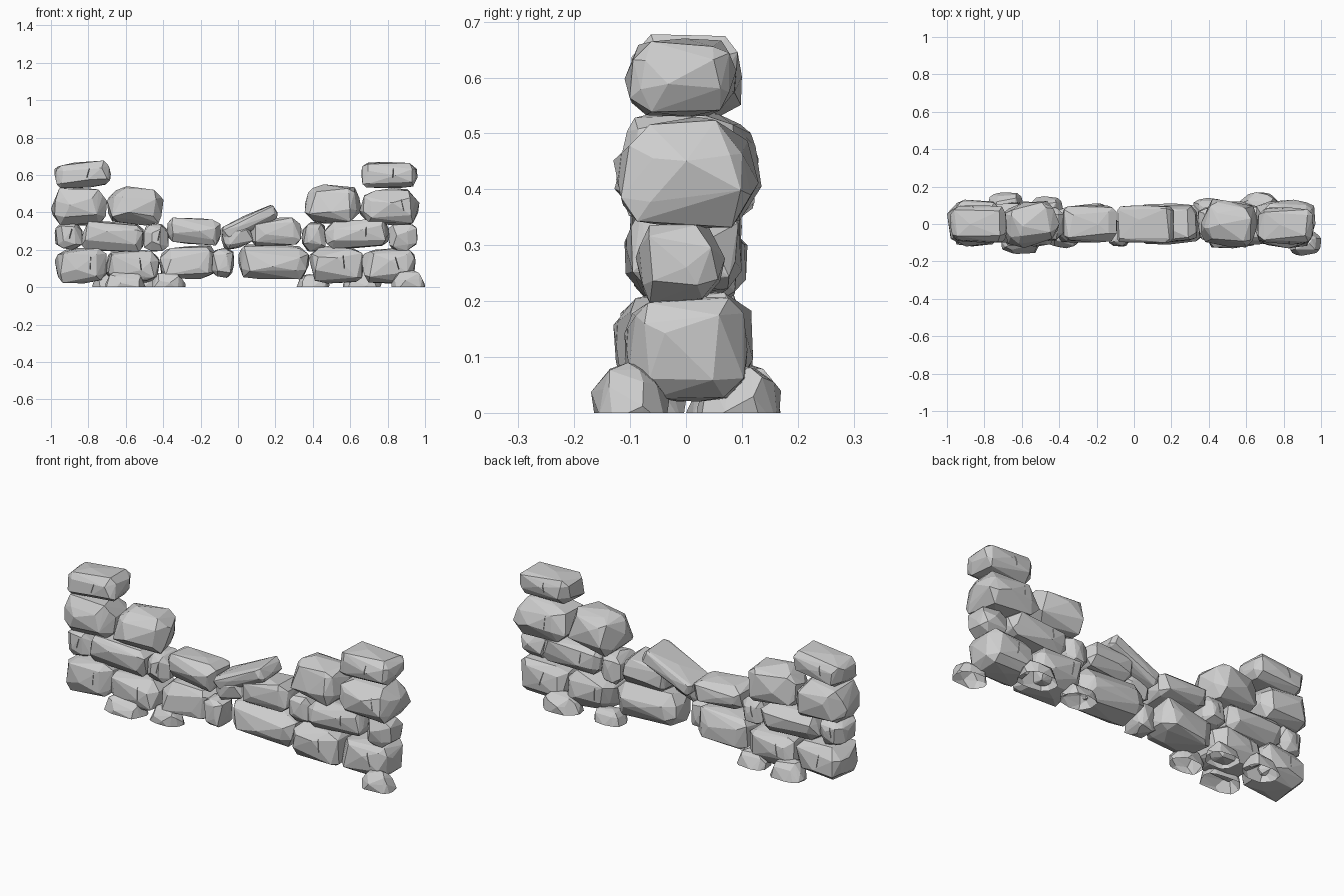
import bpy, bmesh, random
from math import radians
from mathutils import Vector, Matrix

default = bpy.data.objects.get("Cube")
if default:
    bpy.data.objects.remove(default, do_unlink=True)

stone_grey = bpy.data.materials.new("stone_grey")
stone_grey.use_nodes = True
colour = (0.62, 0.62, 0.62, 1)
stone_grey.diffuse_color = colour
stone_grey.node_tree.nodes["Principled BSDF"].inputs["Base Color"].default_value = colour
SIGNS = (-1, 1)


def add_object(name, bm):
    bmesh.ops.recalc_face_normals(bm, faces=bm.faces)
    mesh = bpy.data.meshes.new(name)
    bm.to_mesh(mesh)
    bm.free()
    mesh.materials.append(stone_grey)
    obj = bpy.data.objects.new(name, mesh)
    bpy.context.collection.objects.link(obj)
    return obj


def hull(points):
    bm = bmesh.new()
    for point in points:
        bm.verts.new(point)
    result = bmesh.ops.convex_hull(bm, input=bm.verts)
    loose = set(result["geom_interior"]) | set(result["geom_unused"])
    bmesh.ops.delete(bm, geom=[v for v in loose if isinstance(v, bmesh.types.BMVert)])
    return bm


def carve_crack(stone, x, z, height, side, depth):
    # Thin leaning wedge cut into one long face
    lean = random.uniform(-0.3, 0.3) * height
    outer = side * (depth + 0.03)
    inner = side * (depth - 0.025)
    points = [(x + w + lean * s, y, z + s * height)
              for s in SIGNS for y, w in ((outer, 0.004), (outer, -0.004), (inner, 0.001))]
    cutter = add_object("crack_cutter", hull(points))
    cutter.hide_render = True
    cut = stone.modifiers.new("crack", "BOOLEAN")
    cut.object, cut.operation, cut.solver = cutter, "DIFFERENCE", "EXACT"
    bpy.context.view_layer.objects.active = stone
    bpy.ops.object.modifier_apply(modifier=cut.name)
    bpy.data.objects.remove(cutter, do_unlink=True)


def add_stone(name, box, tilt=0, yaw=0, taper=1, crack=False, grounded=False):
    """Chipped block filling a box given in hundredths: x, y and z ranges."""
    x0, x1, y0, y1, z0, z1 = [v / 100 for v in box]
    size = Vector((x1 - x0, y1 - y0, z1 - z0)) / 2
    centre = Vector((x0 + x1, y0 + y1, z0 + z1)) / 2
    small = min(size)
    points = []
    # Each corner is chipped off unevenly along all three directions
    for corner in [(a, b, c) for a in SIGNS for b in SIGNS for c in SIGNS]:
        for axis in range(3):
            p = Vector()
            for k in range(3):
                chip = random.uniform(0.3, 0.75) if k != axis else random.uniform(0.02, 0.22)
                p[k] = corner[k] * (size[k] - chip * small)
            if corner[2] > 0:
                p.x *= taper
                p.y *= taper
            points.append(p)
    # One off-centre peak bulges every face
    for axis in range(3):
        for s in SIGNS:
            p = Vector([random.uniform(-0.4, 0.4) * size[k] for k in range(3)])
            p[axis] = s * size[axis]
            points.append(p)
    bm = hull(points)
    bmesh.ops.dissolve_limit(bm, angle_limit=radians(4), verts=bm.verts, edges=bm.edges)
    turn = Matrix.Rotation(radians(yaw), 4, "Z") @ Matrix.Rotation(radians(-tilt), 4, "Y")
    bmesh.ops.transform(bm, matrix=Matrix.Translation(centre) @ turn, verts=bm.verts)
    if grounded:
        # Open underneath where the ground slices it
        bmesh.ops.bisect_plane(bm, geom=bm.verts[:] + bm.edges[:] + bm.faces[:],
                               plane_co=(0, 0, 0), plane_no=(0, 0, 1), clear_inner=True)
    stone = add_object(name, bm)
    if crack:
        for side in SIGNS:
            x = centre.x - random.uniform(0.1, 0.45) * size.x * side
            carve_crack(stone, x, centre.z + 0.15 * size.z, size.z * 0.35, side,
                        abs(centre.y * side + size.y))


def add_course(name, stones, **shared):
    for i, (box, options) in enumerate(stones, 1):
        random.seed(name + str(i))
        add_stone(f"{name}_stone_{i}", box, **shared, **options)


cracked = dict(crack=True)

add_course("bottom", [
    ((-98, -70, -12, 12, 2, 21), cracked),
    ((-71, -42, -12, 12, 2, 20), cracked),
    ((-42, -11, -10, 11, 4, 22), dict(tilt=3)),
    ((-14, -2, -12, 2, 5, 21), {}),
    ((0, 38, -11, 11, 4, 23), dict(tilt=-3)),
    ((38, 67, -13, 12, 2, 22), cracked),
    ((66, 95, -11, 11, 2, 21), cracked),
])

add_course("second", [
    ((-98, -83, -9, 9, 20, 35), cracked),
    ((-84, -50, -10, 11, 19, 35), dict(tilt=-3)),
    ((-51, -37, -9, 9, 19, 34), cracked),
    ((-38, -9, -10, 10, 23, 37), dict(tilt=-4)),
    ((-9, 8, -10, 4, 21, 33), dict(tilt=15)),
    ((6, 34, -10, 10, 22, 37), dict(tilt=4)),
    ((34, 47, -9, 9, 19, 35), {}),
    ((46, 81, -11, 10, 21, 36), dict(tilt=3, crack=True)),
    ((80, 96, -9, 7, 19, 34), {}),
])

add_course("upper", [
    ((-100, -70, -12, 13, 33, 53), {}),
    ((-70, -40, -12, 12, 33, 54), dict(yaw=10)),
    ((36, 66, -12, 12, 34, 55), dict(yaw=-10)),
    ((65, 97, -13, 13, 33, 53), cracked),
], taper=0.92)

add_course("top", [
    ((-98, -68, -10, 10, 53, 67), dict(tilt=5, crack=True)),
    ((66, 96, -11, 9, 53, 67), cracked),
    ((-10, 22, -10, 10, 30, 39), dict(tilt=25)),
])

# Rubble half sunk into the ground on both sides
add_course("ground", [
    ((-71, -49, -16, -2, -5, 9), {}),
    ((-46, -28, -13, 0, -5, 8), {}),
    ((82, 100, -17, -3, -5, 9), {}),
    ((-78, -59, 3, 17, -5, 9), {}),
    ((-55, -38, 1, 15, -5, 8), {}),
    ((31, 49, 0, 14, -5, 7), {}),
    ((56, 77, 2, 17, -5, 9), {}),
], taper=0.85, grounded=True)
